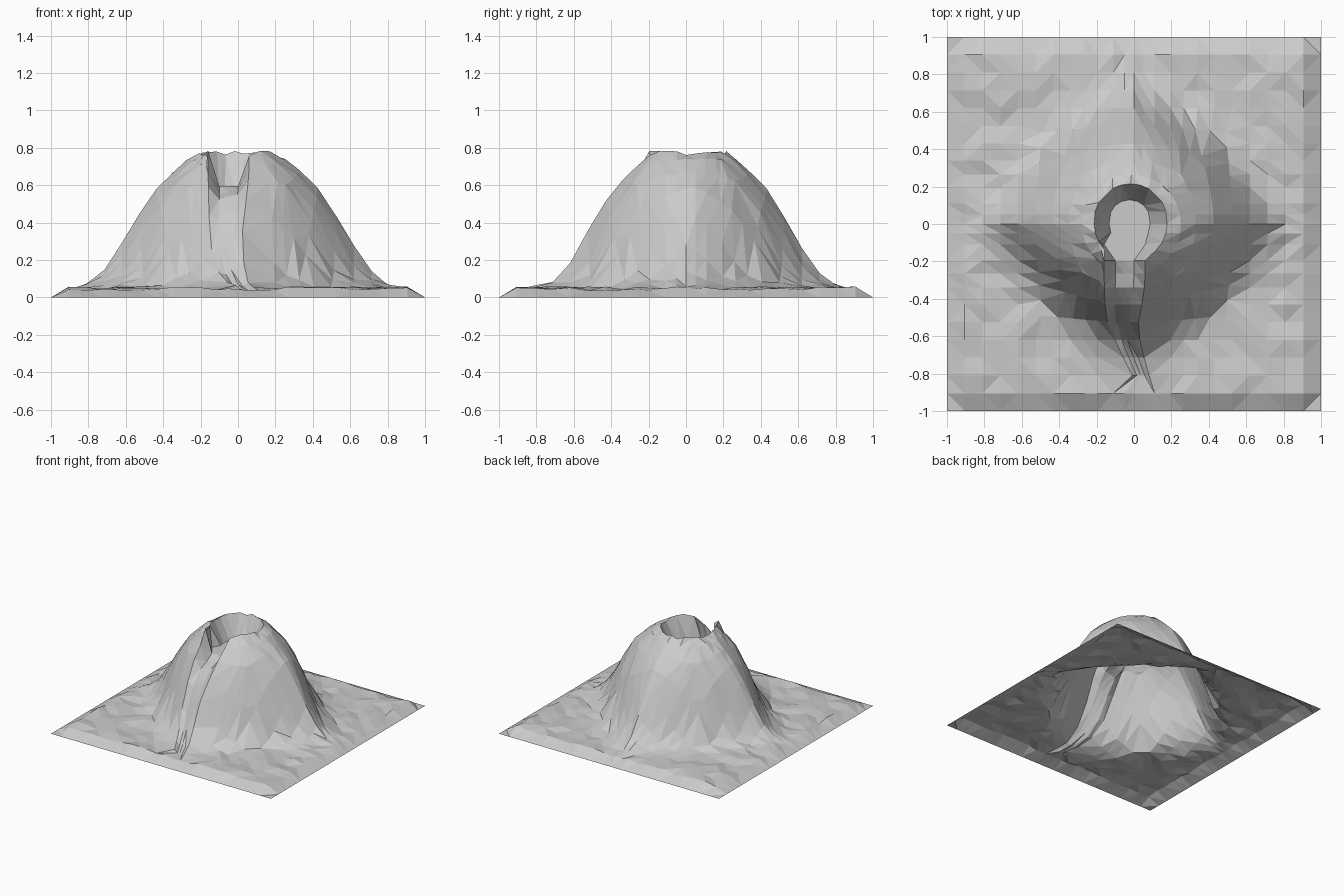
import bpy, bmesh, math, random

if "Cube" in bpy.data.objects:
    bpy.data.objects.remove(bpy.data.objects["Cube"])

random.seed(4)


def lerp_table(table, t):
    """Piecewise linear lookup in a list of (position, value)."""
    if t <= table[0][0]:
        return table[0][1]
    for (a, va), (b, vb) in zip(table, table[1:]):
        if t <= b:
            return va + (vb - va) * (t - a) / (b - a)
    return table[-1][1]


# Flank profile (distance from the centre, height) and how diamond-like its outline is
FLANK = [(0, .78), (.18, .78), (.23, .755), (.30, .70), (.42, .59), (.50, .475),
         (.60, .30), (.66, .20), (.72, .125), (.80, .07), (.88, .048)]
DIAMOND = [(.2, 0), (.5, .3), (.72, .62), (.85, .55)]
# Lava channel down the front: y, centre x / half width / depth
CHANNEL_X = [(-.82, .04), (-.72, .0), (-.62, -.035), (-.52, -.06), (-.30, -.05)]
CHANNEL_W = [(-.82, .02), (-.62, .03), (-.43, .045), (-.3, .05)]
CHANNEL_D = [(-.82, .01), (-.72, .03), (-.5, .055), (-.34, .09), (-.26, .14)]


def flank(x, y):
    """Cone that is round at the top and diamond shaped at the foot."""
    x, y = (x + .005) * .975, (y - .015) * 1.03
    r = math.hypot(x, y)
    if r < .01:
        return .78
    ratio = (abs(x) + abs(y)) / r - 1
    d = r
    for _ in range(12):
        d = r * (1 + lerp_table(DIAMOND, d) * ratio)
    return lerp_table(FLANK, d)


# Grid lines; near the middle the square rings are bent into circles
RIM, FLOOR, BED = .195, .11, .05
half = [BED, FLOOR, RIM, .265, .34, .43, .525, .62, .715, .81, .905, 1]
lines = [-v for v in half[::-1]] + [0] + half

bm = bmesh.new()
rows = []
for v in lines:
    row = []
    for u in lines:
        ring = max(abs(u), abs(v))
        f = min(1, max(0, (.6 - ring) / .33))
        s = 1 - f + f * ring / math.hypot(u, v) if ring else 1
        x, y = u * s - .03 * max(0, 1 - ring / .5), v * s
        if ring <= RIM and v > 0:
            y += .02                                # crater reaches back a little
        in_channel = -.85 < v < -.1 and abs(u) <= FLOOR
        bed = in_channel and abs(u) <= BED
        if in_channel:
            y = v
            x = lerp_table(CHANNEL_X, v) + u / BED * lerp_table(CHANNEL_W, v)

        z = flank(x, y)
        if ring > .99:
            z = 0                                   # outer border
        elif bed and v > -.83:
            z = min(.595, z - lerp_table(CHANNEL_D, v))
        elif ring <= FLOOR:
            z = .595                                # crater floor
        elif ring == RIM:
            z = .77 + random.uniform(-.012, .015)   # crater rim
        elif z < .075:
            z += random.uniform(-.012, .01)         # rough ground
        elif not in_channel:
            z += random.uniform(-.008, .008)        # rough flanks
        row.append(bm.verts.new((x, y, z)))
    rows.append(row)

for a, b in zip(rows, rows[1:]):
    for i in range(len(lines) - 1):
        p, q, r, s = a[i], a[i + 1], b[i + 1], b[i]
        # split every cell along its flatter diagonal
        if abs(p.co.z - r.co.z) + .004 < abs(q.co.z - s.co.z):
            bm.faces.new((p, q, r))
            bm.faces.new((p, r, s))
        else:
            bm.faces.new((p, q, s))
            bm.faces.new((q, r, s))

mesh = bpy.data.meshes.new("volcano_terrain")
bm.to_mesh(mesh)
bm.free()
bpy.context.collection.objects.link(bpy.data.objects.new("volcano_terrain", mesh))
